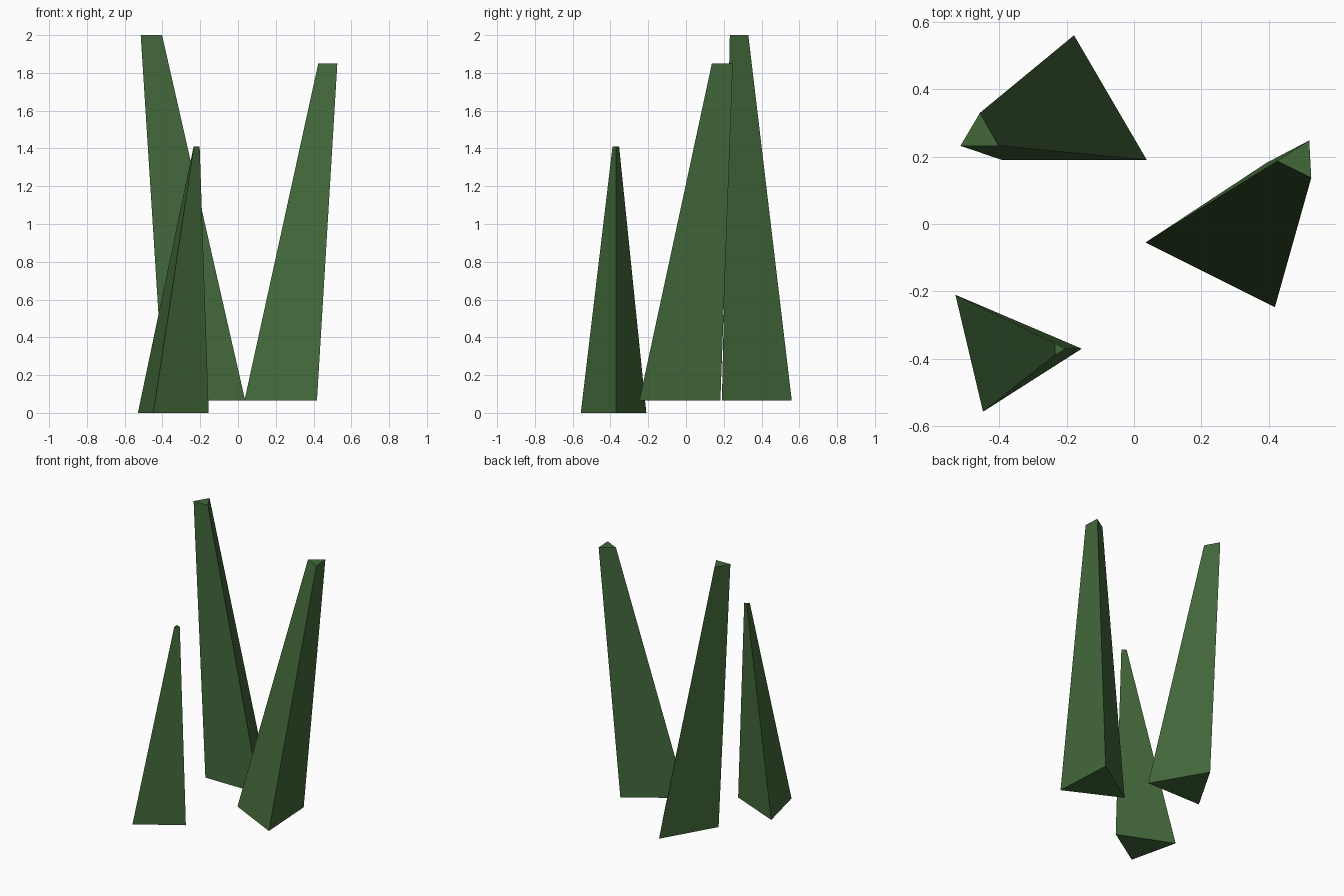
import bpy, bmesh

if "Cube" in bpy.data.objects:
    bpy.data.objects.remove(bpy.data.objects["Cube"])

green = bpy.data.materials.new("grass green")
green.diffuse_color = (0.055, 0.138, 0.042, 1)
green.use_nodes = True
green.node_tree.nodes["Principled BSDF"].inputs["Base Color"].default_value = green.diffuse_color


def blade(name, z0, base, z1, tip):
    """Leaning three-sided blade: a base triangle lofted to a smaller tip triangle."""
    bm = bmesh.new()
    lo = [bm.verts.new((x, y, z0)) for x, y in base]
    hi = [bm.verts.new((x, y, z1)) for x, y in tip]
    bm.faces.new(lo)
    bm.faces.new(hi)
    for i in range(3):
        j = (i + 1) % 3
        bm.faces.new((lo[i], lo[j], hi[j], hi[i]))
    bmesh.ops.recalc_face_normals(bm, faces=bm.faces[:])
    mesh = bpy.data.meshes.new(name)
    bm.to_mesh(mesh)
    bm.free()
    mesh.materials.append(green)
    bpy.context.collection.objects.link(bpy.data.objects.new(name, mesh))


# Tall blade at the back left
blade("tall_grass_blade",
      0.065, [(-0.178, 0.56), (0.038, 0.19), (-0.392, 0.19)],
      2.0, [(-0.457, 0.33), (-0.402, 0.232), (-0.515, 0.232)])

# Medium blade on the right
blade("medium_grass_blade",
      0.065, [(0.034, -0.055), (0.418, -0.247), (0.394, 0.182)],
      1.85, [(0.425, 0.187), (0.526, 0.137), (0.52, 0.248)])

# Short blade at the front left
blade("short_grass_blade",
      0.0, [(-0.53, -0.21), (-0.155, -0.37), (-0.448, -0.557)],
      1.41, [(-0.235, -0.354), (-0.203, -0.37), (-0.234, -0.389)])
